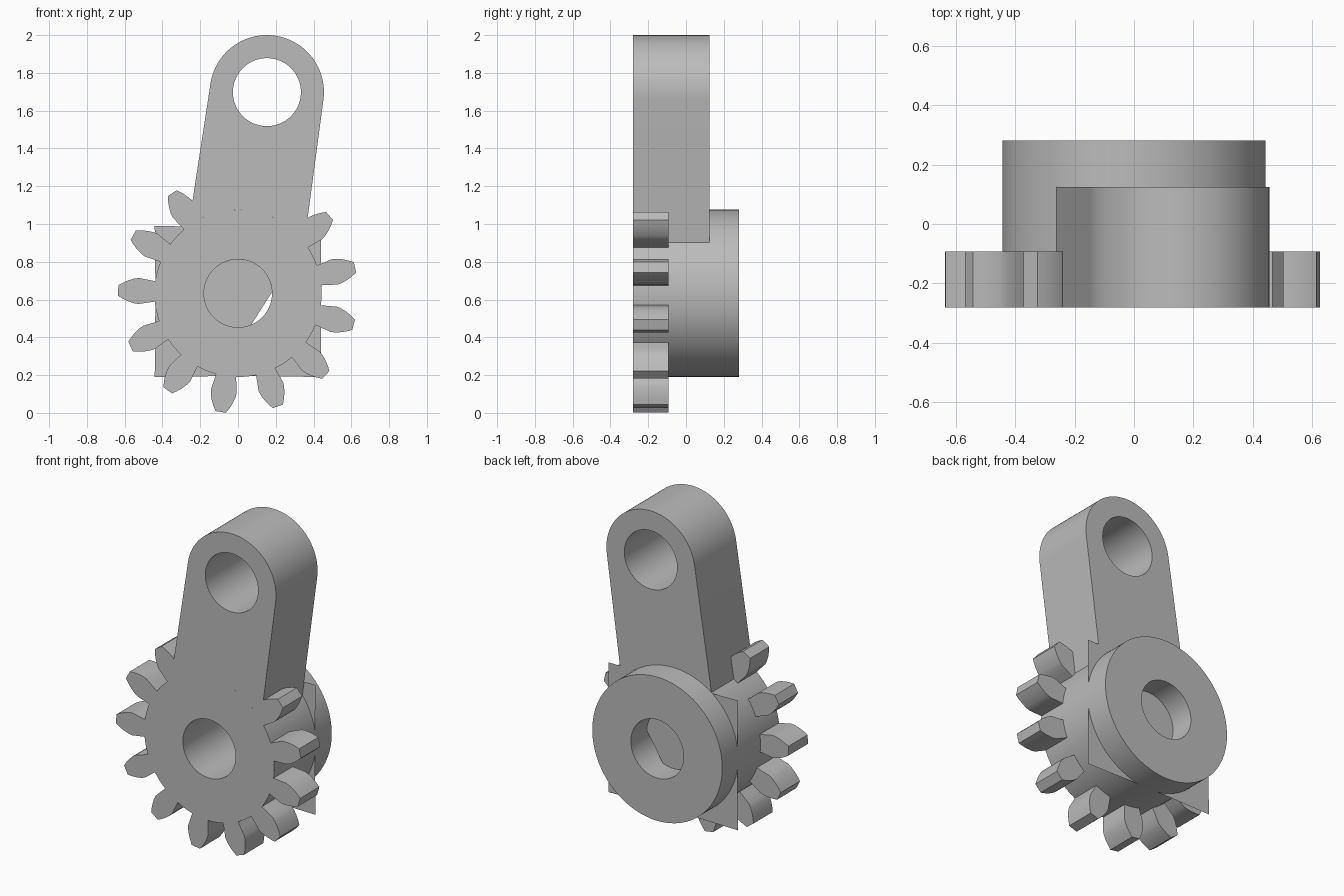
import bpy, bmesh
from math import sin, cos, radians, hypot

cube = bpy.data.objects.get("Cube")
if cube:
    bpy.data.objects.remove(cube)

GREY = (0.5, 0.5, 0.5)
metal = bpy.data.materials.new("plain grey")
metal.use_nodes = True
metal.diffuse_color = (*GREY, 1)
metal.node_tree.nodes["Principled BSDF"].inputs["Base Color"].default_value = (*GREY, 1)

# Shared layout, as (x, z) centres and y depths
AXLE, EYE = (0, 0.633), (0.153, 1.698)
HUB_R, BORE_R, EYE_R = 0.443, 0.18, 0.302
FRONT, GEAR_BACK, ARM_BACK, HUB_BACK = -0.28, -0.093, 0.125, 0.28


def arc(centre, r, a0, a1, n):
    """Points along an arc in the xz plane, ends included."""
    angles = [radians(a0 + (a1 - a0) * i / n) for i in range(n + 1)]
    return [(centre[0] + r * cos(a), centre[1] + r * sin(a)) for a in angles]


def circle(centre, r, n=96):
    return arc(centre, r, 0, 360, n)[:-1]


def plate(name, loops, y0, y1=None):
    """Fill outline loops (holes allowed) at y0 and extrude them to y1."""
    bm = bmesh.new()
    edges = []
    for loop in loops:
        vs = [bm.verts.new((x, y0, z)) for x, z in loop]
        edges += [bm.edges.new((a, b)) for a, b in zip(vs, vs[1:] + vs[:1])]
    bmesh.ops.triangle_fill(bm, edges=edges, use_beauty=True, normal=(0, -1, 0))
    if y1 is not None:
        new = bmesh.ops.extrude_face_region(bm, geom=bm.faces[:], use_keep_orig=True)
        moved = [g for g in new["geom"] if isinstance(g, bmesh.types.BMVert)]
        bmesh.ops.translate(bm, verts=moved, vec=(0, y1 - y0, 0))
    bmesh.ops.recalc_face_normals(bm, faces=bm.faces[:])
    mesh = bpy.data.meshes.new(name)
    bm.to_mesh(mesh)
    bm.free()
    mesh.materials.append(metal)
    obj = bpy.data.objects.new(name, mesh)
    bpy.context.collection.objects.link(obj)
    bpy.ops.object.select_all(action="DESELECT")
    obj.select_set(True)
    bpy.context.view_layer.objects.active = obj
    bpy.ops.object.shade_smooth_by_angle(angle=radians(25))
    return obj


# Hub with its bore
plate("hub", [circle(AXLE, HUB_R), circle(AXLE, BORE_R)], FRONT, HUB_BACK)

# Lever arm: rounded eye, straight tapering sides, foot resting on the hub
arm_outline = arc(EYE, EYE_R, -7.4, 171.3, 56) + arc(AXLE, HUB_R, 126.1, 37.5, 24)
plate("lever_arm", [arm_outline, circle(EYE, BORE_R)], FRONT, ARM_BACK)

# Gear teeth: undercut flanks; the two positions under the arm stay empty
FLANK = [(HUB_R, 0.054), (0.485, 0.061), (0.53, 0.069), (0.555, 0.065),
         (0.585, 0.055), (0.61, 0.043), (0.635, 0.028)]
TOOTH_COUNT = 13
for i in range(TOOTH_COUNT):
    if i in (2, 3):
        continue
    a = radians(12.5 + 360 / TOOTH_COUNT * i)
    profile = [(r, -w) for r, w in FLANK] + [(r, w) for r, w in reversed(FLANK)]
    outline = []
    for r, w in profile:
        u = (r * r - w * w) ** 0.5
        outline.append((AXLE[0] + u * cos(a) - w * sin(a),
                        AXLE[1] + u * sin(a) + w * cos(a)))
    plate(f"gear_tooth_{i + 1}", [outline], FRONT, GEAR_BACK)

# Thin square web behind the gear, seen as corners around the hub
SIDE, LOW, HIGH = 0.441, 0.19, 0.99
for name, sx, z, a0, a1 in (("upper_left", 1, HIGH, 5, 53.7),
                            ("upper_right", -1, HIGH, 5, 53.7),
                            ("lower_left", 1, LOW, -5, -85),
                            ("lower_right", -1, LOW, -5, -85)):
    rim = [(sx * x, zz) for x, zz in arc(AXLE, HUB_R - 0.004, a0, a1, 20)]
    plate("web_corner_" + name, [[(sx * SIDE, z)] + rim], ARM_BACK)

# Web across the bore, open on one side along a straight chord
plate("bore_web", [arc(AXLE, BORE_R, 2, 293, 72)], ARM_BACK)
